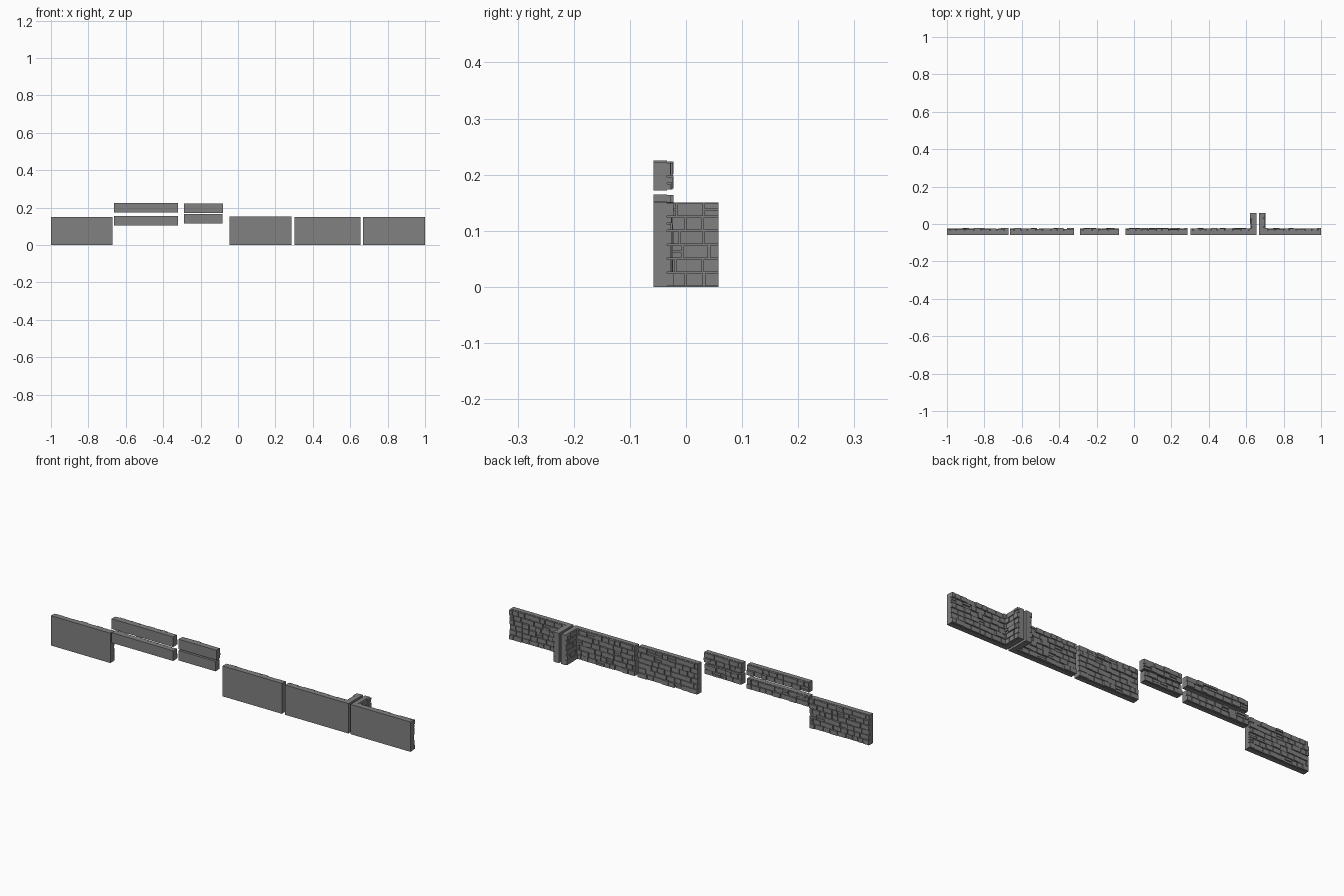
import bpy
import bmesh
import random
from mathutils import Vector

random.seed(7)
cube = bpy.data.objects.get("Cube")
if cube:
    bpy.data.objects.remove(cube, do_unlink=True)

stone = bpy.data.materials.new("grey stone")
stone.use_nodes = True
GREY = (0.22, 0.22, 0.22, 1)
stone.diffuse_color = GREY
stone.node_tree.nodes["Principled BSDF"].inputs["Base Color"].default_value = GREY

FRONT, SLAB, BACK = -0.058, -0.034, 0.058
THICK = SLAB - FRONT
GAP = 0.003


def add_box(bm, lo, hi):
    """Axis-aligned box between two corners."""
    lo, hi = Vector(lo), Vector(hi)
    verts = bmesh.ops.create_cube(bm, size=1)["verts"]
    for v in verts:
        v.co = (lo + hi) / 2 + v.co * (hi - lo)


def add_bricks(bm, start, end, bottom, top, rows, place):
    """Irregular courses; place(u0, u1, z0, z1, depth) adds one brick."""
    pitch = (top - bottom) / rows
    for row in range(rows):
        z0 = bottom + row * pitch + GAP / 2
        z1 = z0 + pitch - GAP
        u = start
        first = True
        while u < end - 0.002:
            width = random.uniform(0.028, 0.05)
            if first and row % 2:
                width *= 0.5
            first = False
            u1 = u + width
            if end - u1 < 0.014:
                u1 = end
            right = u1 if u1 == end else u1 - GAP
            if random.random() < 0.12:
                # Split into two thin stones
                mid = (z0 + z1) / 2
                place(u, right, z0, mid - GAP / 3, random.uniform(0.005, 0.012))
                place(u, right, mid + GAP / 3, z1, random.uniform(0.005, 0.012))
            else:
                place(u, right, z0, z1, random.uniform(0.006, 0.012))
            u = u1


def build_panel(name, x0, x1, z0, z1, rows, corner=0):
    """Flat-fronted slab with bricks behind; corner is the side of the return wall."""
    bm = bmesh.new()
    add_box(bm, (x0, FRONT, z0), (x1, SLAB, z1))

    def on_back(u0, u1, a, b, depth):
        add_box(bm, (u0, SLAB - 0.001, a), (u1, SLAB + depth, b))

    start = x0 + THICK if corner < 0 else x0
    end = x1 - THICK if corner > 0 else x1
    add_bricks(bm, start, end, z0, z1, rows, on_back)

    # Return wall, bricked on its inner face
    if corner:
        outer = x1 if corner > 0 else x0
        inner = outer - corner * THICK
        add_box(bm, (min(outer, inner), SLAB, z0), (max(outer, inner), BACK, z1))

        def on_side(u0, u1, a, b, depth):
            xs = sorted((inner + corner * 0.001, inner - corner * depth))
            add_box(bm, (xs[0], u0, a), (xs[1], u1, b))

        add_bricks(bm, SLAB, BACK, z0, z1, rows, on_side)

    mesh = bpy.data.meshes.new(name)
    bm.to_mesh(mesh)
    bm.free()
    mesh.materials.append(stone)
    bpy.context.collection.objects.link(bpy.data.objects.new(name, mesh))


# Full-height walls
build_panel("right_end_wall", -1.0, -0.67, 0, 0.15, 6)
build_panel("middle_wall", -0.045, 0.285, 0, 0.153, 6)
build_panel("corner_wall_right", 0.303, 0.655, 0, 0.15, 6, corner=1)
build_panel("corner_wall_left", 0.667, 1.0, 0, 0.15, 6, corner=-1)

# Narrow strips
build_panel("long_strip_upper", -0.663, -0.32, 0.174, 0.225, 2)
build_panel("long_strip_lower", -0.663, -0.32, 0.104, 0.155, 2)
build_panel("short_strip_upper", -0.29, -0.08, 0.172, 0.222, 2)
build_panel("short_strip_lower", -0.29, -0.084, 0.115, 0.165, 2)
